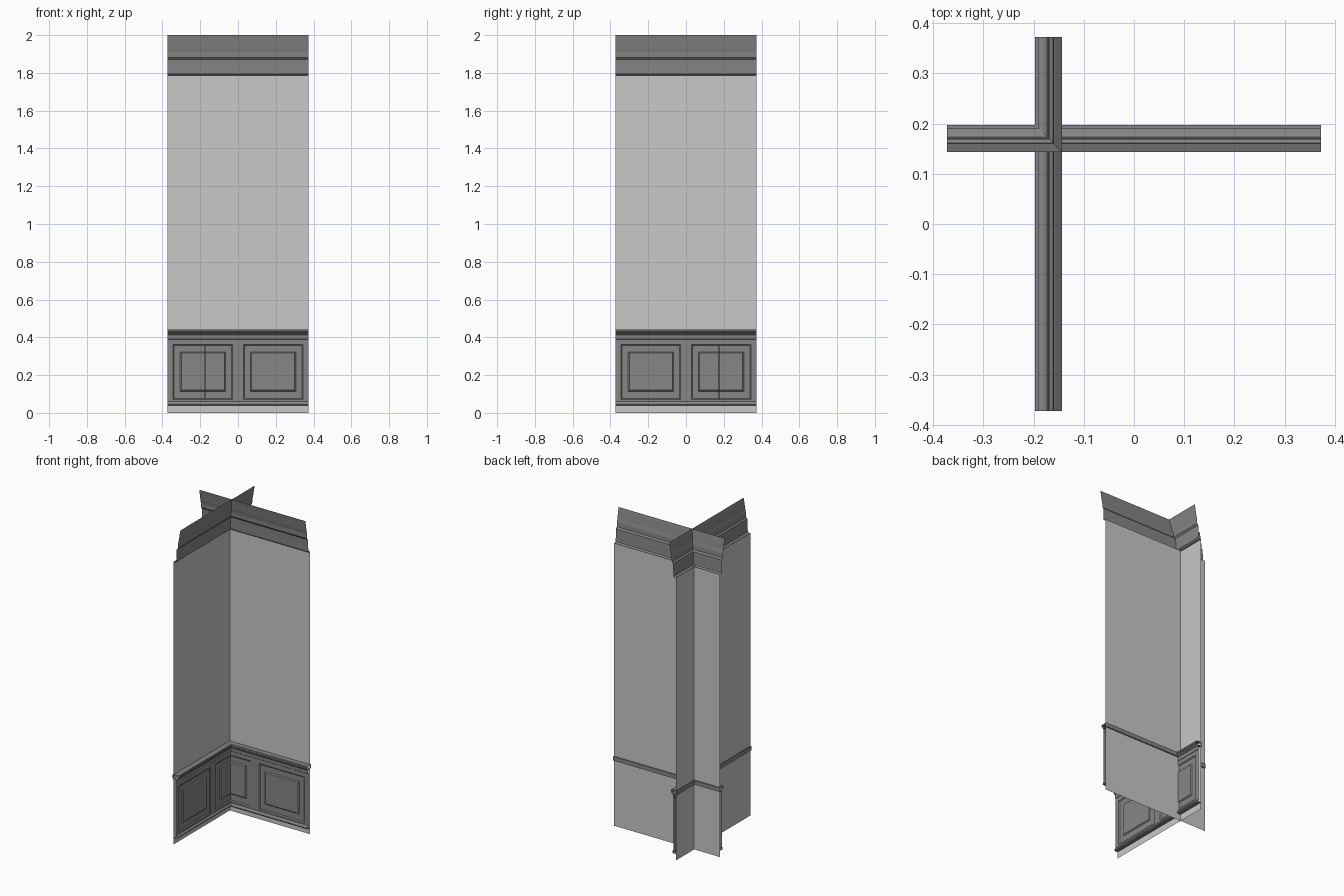
import bpy, bmesh

if "Cube" in bpy.data.objects:
    bpy.data.objects.remove(bpy.data.objects["Cube"])

L = 0.372      # half length of each wall
PLANE = 0.19   # distance of each wall sheet from the centre


def material(name, v):
    m = bpy.data.materials.new(name)
    m.diffuse_color = (v, v, v, 1)
    m.use_nodes = True
    m.node_tree.nodes["Principled BSDF"].inputs["Base Color"].default_value = m.diffuse_color
    return m


wall_mat = material("wall_grey", 0.58)
trim_mat = material("trim_dark_grey", 0.24)


# local coordinates: u along the wall, d out from its decorated face, z up
def along_x(u, d, z):
    return (u, PLANE - d, z)


def along_y(u, d, z):
    return (-PLANE + d, u, z)


def finish(bm, name, mat):
    me = bpy.data.meshes.new(name)
    bm.to_mesh(me)
    bm.free()
    me.materials.append(mat)
    ob = bpy.data.objects.new(name, me)
    bpy.context.collection.objects.link(ob)
    return ob


def strip(name, profile, place, mat, closed=False):
    """Run a (d, z) profile, listed bottom to top, along the whole wall."""
    bm = bmesh.new()
    rows = [[bm.verts.new(place(u, d, z)) for u in (-L, L)] for d, z in profile]
    pairs = list(zip(rows, rows[1:]))
    if closed:
        pairs.append((rows[-1], rows[0]))
    for a, b in pairs:
        bm.faces.new((a[0], a[1], b[1], b[0]))
    return finish(bm, name, mat)


def panel(name, u0, u1, place):
    """Raised panel made of nested rectangles: (side inset, bottom, top, depth)."""
    rings = [(0.0, 0.05, 0.388, 0.018), (0.028, 0.070, 0.362, 0.018),
             (0.034, 0.076, 0.356, 0.013), (0.066, 0.114, 0.322, 0.013),
             (0.072, 0.120, 0.316, 0.019)]
    bm = bmesh.new()
    loops = []
    for i, z0, z1, d in rings:
        pts = [(u0 + i, z0), (u1 - i, z0), (u1 - i, z1), (u0 + i, z1)]
        loops.append([bm.verts.new(place(u, d, z)) for u, z in pts])
    for a, b in zip(loops, loops[1:]):
        for k in range(4):
            n = (k + 1) % 4
            bm.faces.new((a[k], a[n], b[n], b[k]))
    bm.faces.new(loops[-1])
    return finish(bm, name, trim_mat)


# crown moulding, stepping outward as it rises
crown = [(0.0, 1.785), (0.010, 1.787), (0.017, 1.793), (0.018, 1.803),
         (0.019, 1.835), (0.021, 1.872), (0.029, 1.882), (0.030, 1.908),
         (0.032, 1.918), (0.035, 1.930), (0.039, 1.955), (0.043, 1.980),
         (0.047, 2.0)]
# chair rail, passing slightly through the back of the wall
rail = [(-0.007, 0.415), (0.024, 0.413), (0.031, 0.420), (0.031, 0.426),
        (0.036, 0.430), (0.036, 0.438), (0.033, 0.441), (-0.007, 0.441)]
# plain band between panels and rail
frieze = [(0.018, 0.388), (0.020, 0.390), (0.021, 0.413)]
# small moulding under the panels
base = [(0.002, 0.040), (0.022, 0.040), (0.026, 0.045), (0.025, 0.052),
        (0.020, 0.058), (0.018, 0.060)]

for tag, place in (("x", along_x), ("y", along_y)):
    strip("wall_" + tag, [(0, 0), (0, 1.79)], place, wall_mat)
    strip("crown_" + tag, crown, place, trim_mat)
    strip("chair_rail_" + tag, rail, place, trim_mat, True)
    strip("frieze_" + tag, frieze, place, trim_mat)
    strip("base_moulding_" + tag, base, place, trim_mat)
    panel("panel_a_" + tag, -L, 0, place)
    panel("panel_b_" + tag, 0, L, place)
